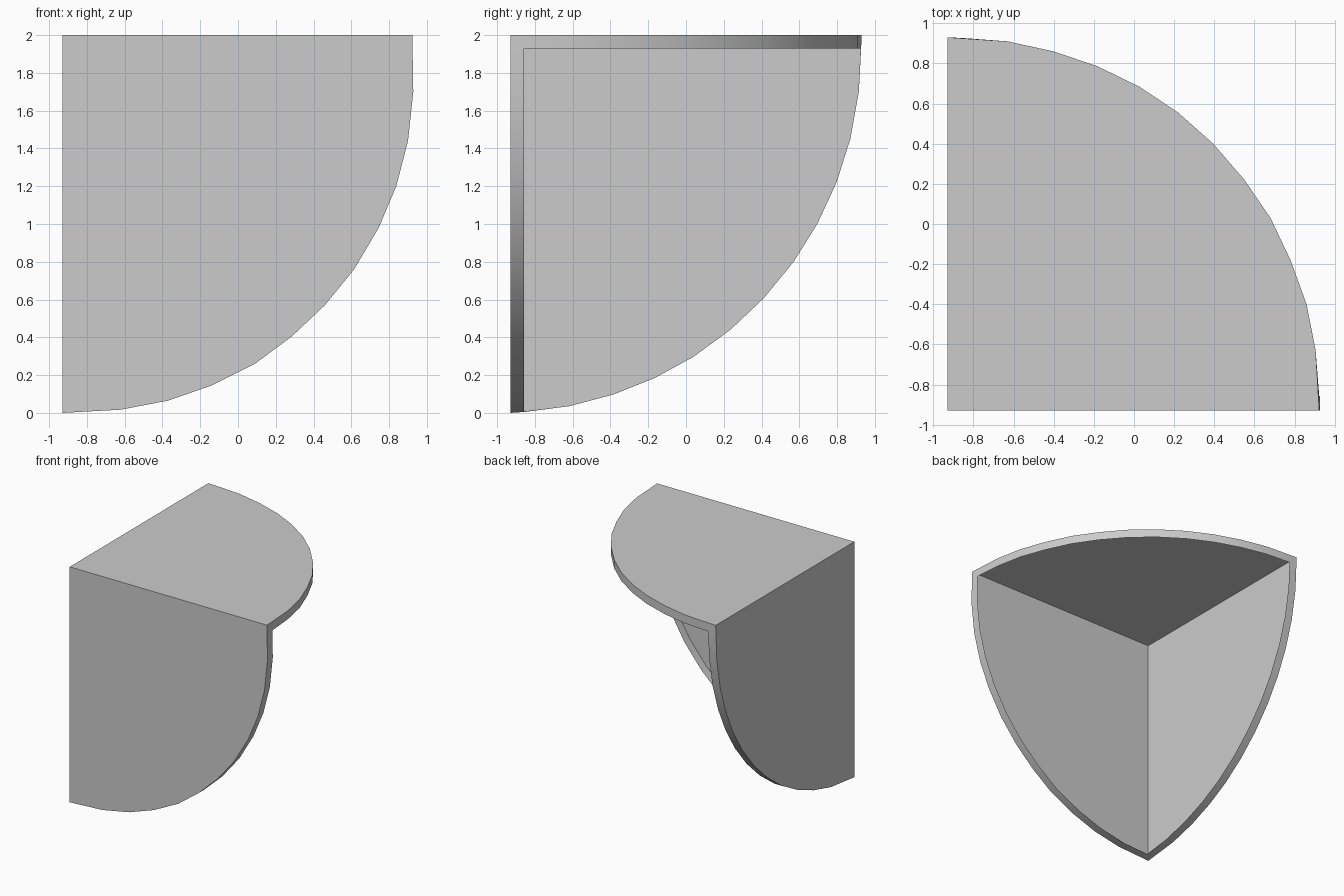
import bpy, bmesh, math

if "Cube" in bpy.data.objects:
    bpy.data.objects.remove(bpy.data.objects["Cube"])

LO, TOP, T = -0.93, 2.0, 0.072         # outer corner planes and rim width
LI, TI = LO + T, TOP - T               # inner edge of the rim

# Curved edge of each quarter-disc wall, as in-plane points between its tips
front_arc = [(-.62, .017), (-.37, .065), (-.14, .145), (.09, .26), (.285, .405), (.46, .57),
             (.615, .76), (.745, .98), (.838, 1.2), (.9, 1.44), (.928, 1.7)]
side_arc = [(-.62, .035), (-.385, .097), (-.165, .185), (.04, .297), (.235, .44), (.41, .605),
            (.57, .8), (.695, 1.0), (.797, 1.22), (.87, 1.45), (.915, 1.7)]
top_arc = [(-.63, .91), (-.4, .86), (-.18, .785), (.025, .685), (.22, .555), (.395, .4),
           (.55, .22), (.68, .03), (.78, -.18), (.86, -.4), (.905, -.63)]

bm = bmesh.new()

# Shared tips as (wall, rim) vertex pairs
def pair(outer, inner):
    return bm.verts.new(outer), bm.verts.new(inner)

corner = bm.verts.new((LO, LO, TOP))
tip_x = pair((.923, LO, TOP), (.923, LI, TI))
tip_y = pair((LO, .93, TOP), (LI, .927, TI))
tip_z = pair((LO, LO, 0), (LI, LI, .005))

# One wall: a thin face with a rim turned inwards along its curved edge
def wall(start, arc, end, place, outer, inner):
    edge = [start] + [pair(place(p, outer), place(p, inner)) for p in arc] + [end]
    face = bm.faces.new([corner] + [e[0] for e in edge])
    for a, b in zip(edge, edge[1:]):
        bm.faces.new((a[0], a[1], b[1], b[0]))
    return face

wall(tip_z, front_arc, tip_x, lambda p, d: (p[0], d, p[1]), LO, LI)
wall(tip_z, side_arc, tip_y, lambda p, d: (d, p[0], p[1]), LO, LI)
lid = wall(tip_y, top_arc, tip_x, lambda p, d: (p[0], p[1], d), TOP, TI)

# Face everything outwards
bmesh.ops.recalc_face_normals(bm, faces=bm.faces)
if lid.normal.z < 0:
    bmesh.ops.reverse_faces(bm, faces=bm.faces)

mesh = bpy.data.meshes.new("corner_shell")
bm.to_mesh(mesh)
bm.free()
obj = bpy.data.objects.new("corner_shell", mesh)
bpy.context.collection.objects.link(obj)

# Smooth rim, crisp plate edges
bpy.context.view_layer.objects.active = obj
obj.select_set(True)
bpy.ops.object.shade_smooth_by_angle(angle=math.radians(30))
